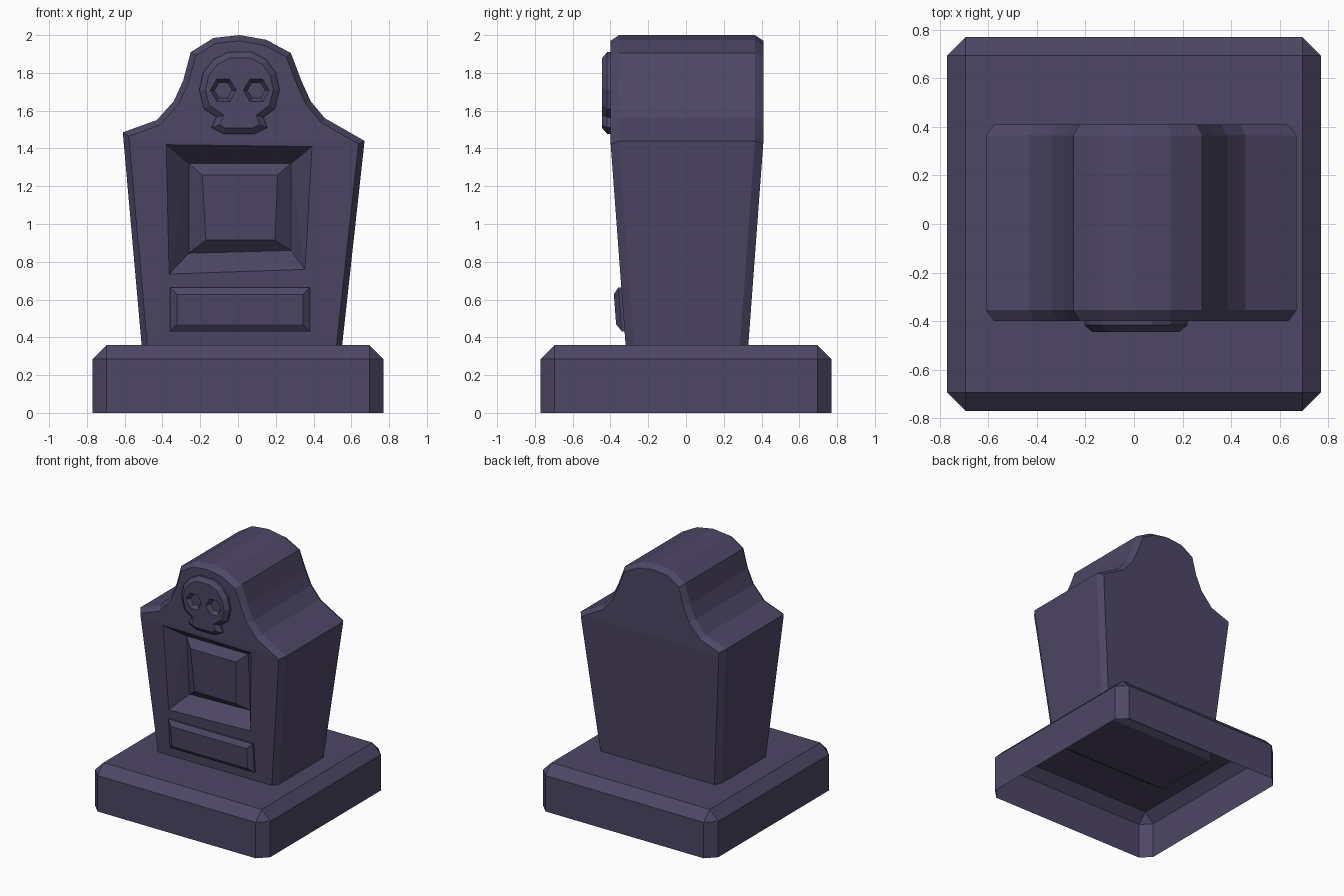
import bpy, bmesh, math
from mathutils import Vector

if "Cube" in bpy.data.objects:
    bpy.data.objects.remove(bpy.data.objects["Cube"])

mat = bpy.data.materials.new("dusky purple stone")
mat.diffuse_color = (0.075, 0.062, 0.13, 1)
mat.use_nodes = True
mat.node_tree.nodes["Principled BSDF"].inputs["Base Color"].default_value = mat.diffuse_color

KINK = 1.44  # height where the stone stops flaring


def finish(name, bm):
    bmesh.ops.recalc_face_normals(bm, faces=bm.faces[:])
    me = bpy.data.meshes.new(name)
    bm.to_mesh(me)
    bm.free()
    me.materials.append(mat)
    ob = bpy.data.objects.new(name, me)
    bpy.context.collection.objects.link(ob)
    return ob


def loft_bm(rings):
    """Skin a list of equal-length point rings and cap both ends."""
    bm = bmesh.new()
    vs = [[bm.verts.new(p) for p in r] for r in rings]
    n = len(rings[0])
    for a, b in zip(vs, vs[1:]):
        for i in range(n):
            j = (i + 1) % n
            bm.faces.new((a[i], a[j], b[j], b[i]))
    bm.faces.new(vs[0])
    bm.faces.new(vs[-1])
    return bm


def inset(pts, d):
    """Offset a counter-clockwise outline inwards by d."""
    out = []
    for i, p in enumerate(pts):
        p = Vector(p)
        e1 = (p - Vector(pts[i - 1])).normalized()
        e2 = (Vector(pts[(i + 1) % len(pts)]) - p).normalized()
        n1, n2 = Vector((-e1.y, e1.x)), Vector((-e2.y, e2.x))
        out.append(p + (n1 + n2) * (d / (1 + n1.dot(n2))))
    return out


def at_y(pts, y):
    return [(p[0], y, p[1]) for p in pts]


def half_depth(z):
    return 0.325 + 0.08 * (min(z, KINK) - 0.36) / (KINK - 0.36)


def face_y(z):
    return 0.005 - half_depth(z)


def on_face(pts, off):
    """Place outline points relative to the stone's sloping front."""
    return [(p[0], face_y(p[1]) + off, p[1]) for p in pts]


def cut(ob, cutter):
    cutter.hide_render = True
    m = ob.modifiers.new("cut", 'BOOLEAN')
    m.operation = 'DIFFERENCE'
    m.solver = 'EXACT'
    m.object = cutter
    bpy.context.view_layer.objects.active = ob
    bpy.ops.object.modifier_apply(modifier=m.name)
    bpy.data.objects.remove(cutter)


# base: chamfered slab, open underneath
bm = bmesh.new()
bmesh.ops.create_cube(bm, size=1)
for v in bm.verts:
    v.co = (v.co.x * 1.54, v.co.y * 1.54, (v.co.z + 0.5) * 0.36)
edges = [e for e in bm.edges if max(v.co.z for v in e.verts) > 0.1]
bmesh.ops.bevel(bm, geom=edges, offset=0.075, segments=1, affect='EDGES', profile=0.5)
bottom = [f for f in bm.faces if all(v.co.z < 0.001 for v in f.verts)]
bmesh.ops.delete(bm, geom=bottom, context='FACES')
finish("base", bm)

# headstone: outline lofted in depth with chamfered rims, then flared
outline = [(-0.505, 0.30), (0.545, 0.30), (0.67, 1.44), (0.46, 1.56), (0.385, 1.65),
           (0.335, 1.76), (0.28, 1.905), (0.15, 1.975), (0.01, 2.0), (-0.13, 1.985),
           (-0.25, 1.91), (-0.29, 1.76), (-0.34, 1.65), (-0.43, 1.55), (-0.61, 1.485)]
rim = inset(outline, 0.03)
bm = loft_bm([at_y(rim, -1), at_y(outline, -0.5), at_y(outline, 0.5), at_y(rim, 1)])
bmesh.ops.bisect_plane(bm, geom=bm.verts[:] + bm.edges[:] + bm.faces[:],
                       plane_co=(0, 0, KINK), plane_no=(0, 0, 1))
for v in bm.verts:
    s = 1 if v.co.y > 0 else -1
    chamfer = 0.045 if abs(v.co.y) < 0.75 else 0
    v.co.y = 0.005 + s * (half_depth(v.co.z) - chamfer)
stone = finish("headstone", bm)

# sunken window in the front, sloping inwards
outer = [(-0.365, 0.735), (0.355, 0.76), (0.392, 1.41), (-0.38, 1.42)]
inner = [(-0.26, 0.845), (0.28, 0.86), (0.28, 1.32), (-0.26, 1.32)]
DEPTH = 0.12
beyond = [Vector(o) * 1.5 - Vector(i) * 0.5 for o, i in zip(outer, inner)]
rings = [[(b[0], face_y(o[1]) - DEPTH / 2, b[1]) for b, o in zip(beyond, outer)],
         on_face(outer, 0), on_face(inner, DEPTH)]
bm = loft_bm(rings)
bmesh.ops.triangulate(bm, faces=bm.faces[:])
cut(stone, finish("window_cutter", bm))

# raised panel inside the window
top = [(-0.17, 0.915), (0.195, 0.915), (0.21, 1.26), (-0.19, 1.26)]
finish("window_panel", loft_bm([on_face(inner, DEPTH + 0.02), on_face(inner, DEPTH - 0.002),
                                on_face(top, DEPTH - 0.06)]))

# name plate below the window
plate = [(-0.36, 0.432), (0.38, 0.432), (0.38, 0.665), (-0.36, 0.665)]
finish("name_plate", loft_bm([on_face(plate, 0.03), on_face(plate, -0.015),
                              on_face(inset(plate, 0.037), -0.042)]))

# skull relief
skull = [(-0.075, 1.477), (0.085, 1.477), (0.155, 1.51), (0.135, 1.565), (0.195, 1.61),
         (0.22, 1.71), (0.20, 1.80), (0.15, 1.87), (0.075, 1.91), (-0.055, 1.91),
         (-0.13, 1.87), (-0.185, 1.80), (-0.205, 1.71), (-0.18, 1.61), (-0.115, 1.565),
         (-0.14, 1.51)]
relief = finish("skull", loft_bm([at_y(skull, -0.38), at_y(skull, -0.417),
                                  at_y(inset(skull, 0.032), -0.445)]))

# hexagonal eye sockets
for cx in (-0.078, 0.097):
    def hexagon(r):
        return [(cx + r * math.cos(i * math.pi / 3), 1.708 + r * math.sin(i * math.pi / 3))
                for i in range(6)]
    cut(relief, finish("eye_cutter", loft_bm([at_y(hexagon(0.091), -0.48),
                                              at_y(hexagon(0.047), -0.412)])))
